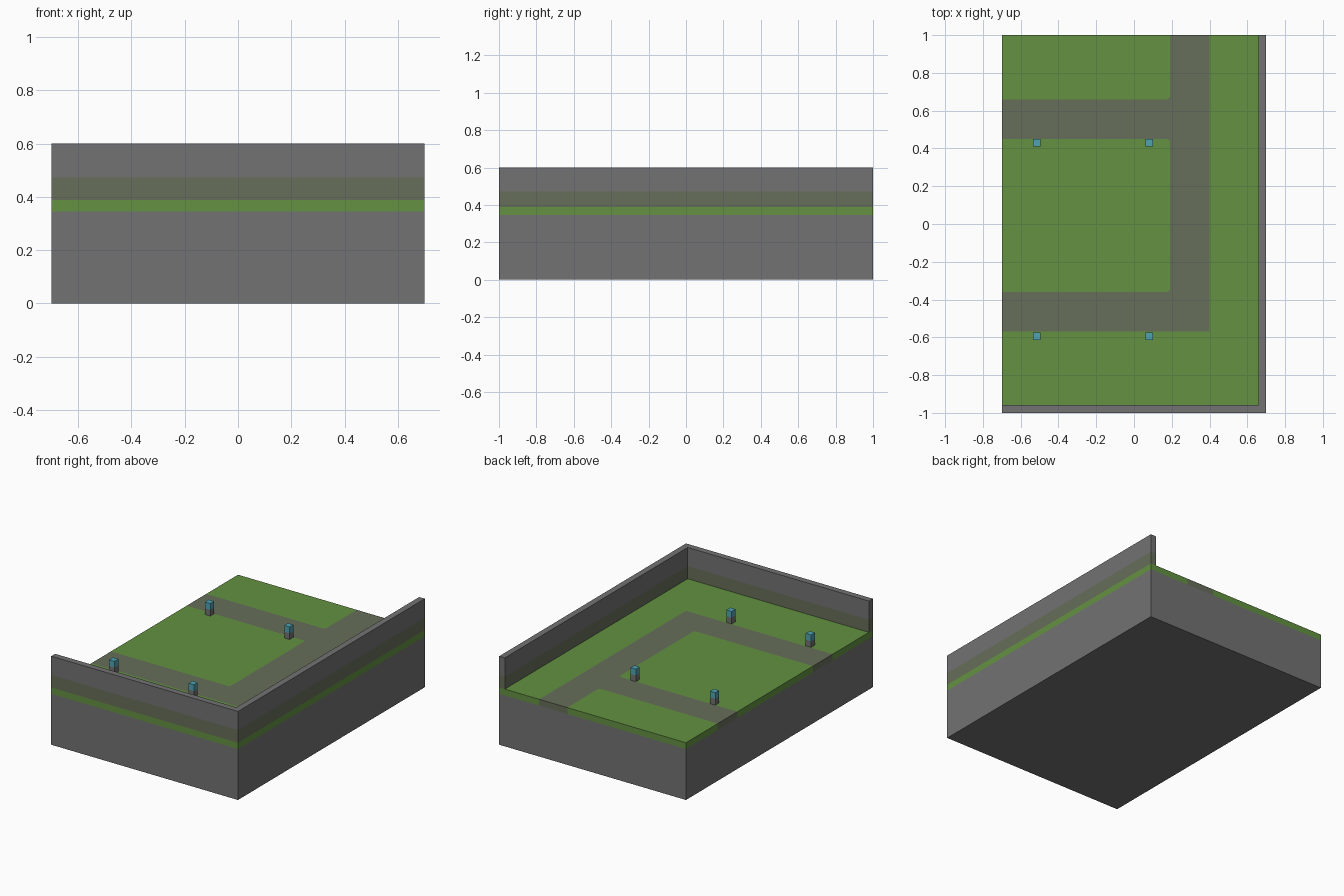
import bpy
import bmesh

cube = bpy.data.objects.get("Cube")
if cube:
    bpy.data.objects.remove(cube, do_unlink=True)


def material(name, rgb):
    mat = bpy.data.materials.new(name)
    mat.use_nodes = True
    mat.diffuse_color = (*rgb, 1)
    mat.node_tree.nodes["Principled BSDF"].inputs["Base Color"].default_value = (*rgb, 1)
    return mat


stone = material("stone grey", (0.17, 0.17, 0.17))
grass = material("grass green", (0.125, 0.285, 0.054))
olive = material("path olive grey", (0.136, 0.156, 0.102))
teal = material("lamp teal", (0.08, 0.37, 0.46))


def prism(name, outline, bottom, top, mat):
    """Extrude a counter-clockwise outline between two heights."""
    bm = bmesh.new()
    low = [bm.verts.new((x, y, bottom)) for x, y in outline]
    high = [bm.verts.new((x, y, top)) for x, y in outline]
    bm.faces.new(high)
    bm.faces.new(low[::-1])
    for i in range(len(outline)):
        j = (i + 1) % len(outline)
        bm.faces.new((low[i], low[j], high[j], high[i]))
    mesh = bpy.data.meshes.new(name)
    bm.to_mesh(mesh)
    bm.free()
    mesh.materials.append(mat)
    obj = bpy.data.objects.new(name, mesh)
    bpy.context.collection.objects.link(obj)
    return obj


def rect(x0, y0, x1, y1):
    return [(x0, y0), (x1, y0), (x1, y1), (x0, y1)]


# Main levels and plan lines
W, D = 0.7, 1.0
SOIL, GROUND, BAND, TOP = 0.345, 0.388, 0.473, 0.6
IN, OUT = 0.19, 0.40            # sides of the long path
S0, S1 = -0.57, -0.36           # front branch
N0, N1 = 0.45, 0.66             # back branch
C = 0.012                       # clipped lawn corners

# Foundation
prism("foundation", rect(-W, -D, W, D), 0, SOIL, stone)

# Lawns and path share one slab layer
back_lawn = [(-W, N1), (IN - C, N1), (IN, N1 + C), (IN, D), (-W, D)]
middle_lawn = [(-W, S1), (IN - C, S1), (IN, S1 + C), (IN, N0 - C), (IN - C, N0), (-W, N0)]
outer_lawn = [(-W, -D), (W, -D), (W, D), (OUT, D), (OUT, S0), (-W, S0)]
path = [(-W, S0), (OUT, S0), (OUT, D), (IN, D), (IN, N1 + C), (IN - C, N1), (-W, N1),
        (-W, N0), (IN - C, N0), (IN, N0 - C), (IN, S1 + C), (IN - C, S1), (-W, S1)]
for name, outline, mat in (("back_lawn", back_lawn, grass), ("middle_lawn", middle_lawn, grass),
                           ("outer_lawn", outer_lawn, grass), ("path", path, olive)):
    prism(name, outline, SOIL, GROUND, mat)

# Corner wall along the front and left, with a coloured lower band
T = 0.042
wall = [(-W, -D), (W, -D), (W, D), (W - T, D), (W - T, T - D), (-W, T - D)]
prism("wall_band", wall, GROUND, BAND, olive)
prism("wall_upper", wall, BAND, TOP, stone)

# Lamp posts
R = 0.02
for row, y in (("front", -0.595), ("back", 0.43)):
    for side, x in (("right", -0.515), ("left", 0.08)):
        plan = rect(x - R, y - R, x + R, y + R)
        prism(f"lamp_post_{row}_{side}", plan, GROUND, 0.43, stone)
        prism(f"lamp_head_{row}_{side}", plan, 0.43, BAND, teal)
